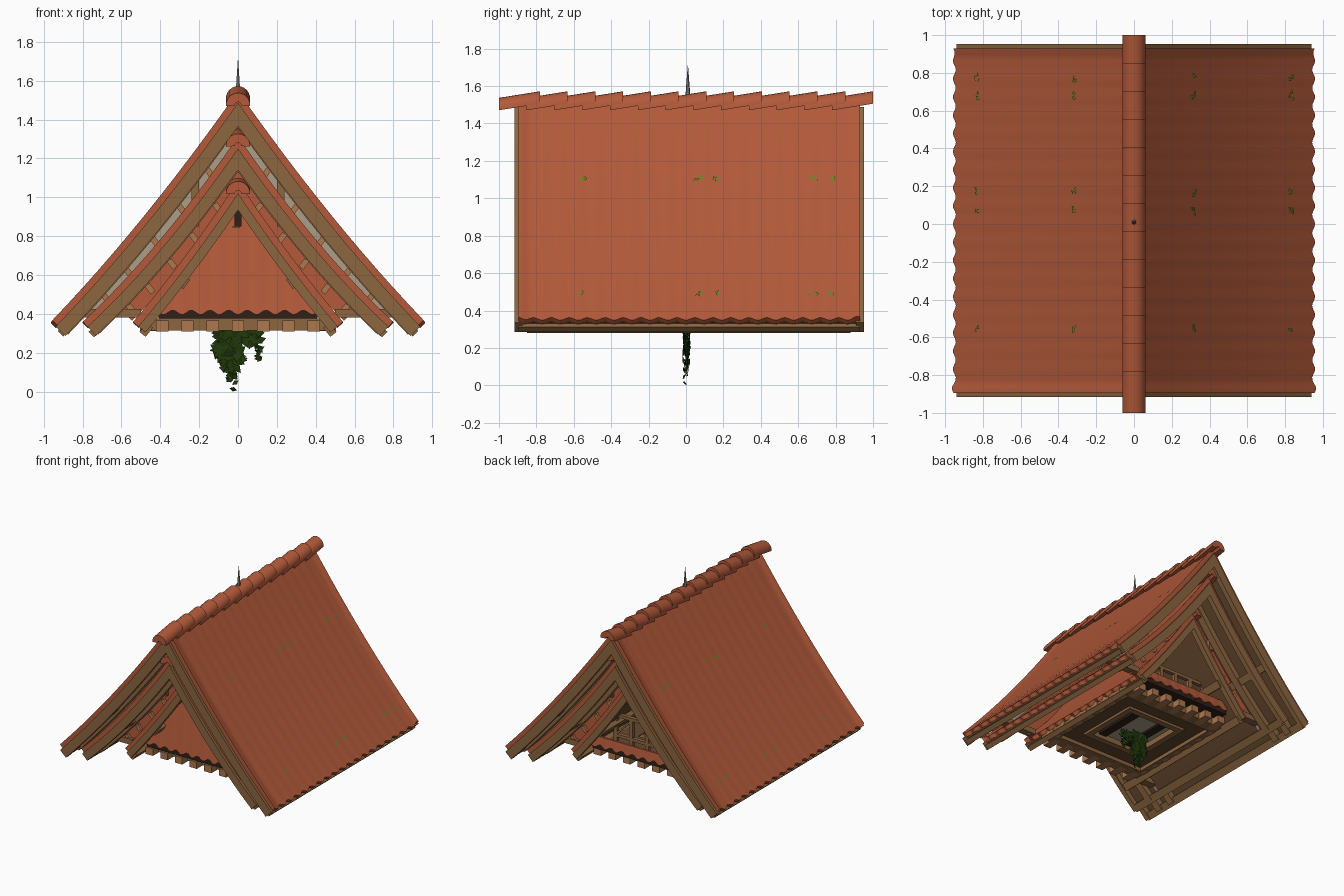
import bpy, bmesh, math, random
from mathutils import Vector, Matrix

random.seed(4)
if "Cube" in bpy.data.objects:
    bpy.data.objects.remove(bpy.data.objects["Cube"], do_unlink=True)


def material(name, rgb):
    lin = [((c / 255 + 0.055) / 1.055) ** 2.4 for c in rgb] + [1]
    m = bpy.data.materials.new(name)
    m.use_nodes = True
    m.diffuse_color = lin
    m.node_tree.nodes["Principled BSDF"].inputs["Base Color"].default_value = lin
    return m


TILE = material("terracotta", (179, 90, 58))
WOOD = material("brown_wood", (140, 102, 64))
DARK = material("dark_wood", (102, 72, 46))
PALE = material("pale_wood", (172, 120, 78))
PLASTER = material("plaster", (172, 158, 136))
BLACK = material("opening_black", (48, 32, 25))
IVY = material("ivy_green", (32, 56, 10))
MOSS = material("moss_green", (100, 135, 35))
METAL = material("grey_metal", (135, 132, 122))


def finish(name, bm, mat, smooth=False, recalc=True):
    if recalc:
        bmesh.ops.recalc_face_normals(bm, faces=bm.faces)
    me = bpy.data.meshes.new(name)
    bm.to_mesh(me)
    bm.free()
    me.materials.append(mat)
    ob = bpy.data.objects.new(name, me)
    bpy.context.collection.objects.link(ob)
    if smooth:
        bpy.ops.object.select_all(action='DESELECT')
        ob.select_set(True)
        bpy.context.view_layer.objects.active = ob
        bpy.ops.object.shade_smooth_by_angle(angle=math.radians(40))


def add_loft(bm, rings):
    """Skin closed rings whose second half doubles back under the first."""
    vs = [[bm.verts.new(p) for p in r] for r in rings]
    n = len(vs[0])
    for a, b in zip(vs, vs[1:]):
        for i in range(n):
            j = (i + 1) % n
            bm.faces.new((a[i], a[j], b[j], b[i]))
    for r in (vs[0], vs[-1]):
        for i in range(n // 2 - 1):
            bm.faces.new((r[i], r[i + 1], r[n - 2 - i], r[n - 1 - i]))


def add_box(bm, lo, hi, turn=0):
    lo, hi = Vector(lo), Vector(hi)
    mat = (Matrix.Translation((lo + hi) / 2) @ Matrix.Rotation(turn, 4, 'Y')
           @ Matrix.Diagonal((*(hi - lo), 1)))
    bmesh.ops.create_cube(bm, size=1, matrix=mat)


def boxes(name, mat, items):
    bm = bmesh.new()
    for it in items:
        add_box(bm, *it)
    finish(name, bm, mat)


def wave(v):
    """Tile corrugation, from 0 in a gutter to 1 on a crest."""
    return 0.5 + 0.5 * math.cos(math.tau * v / 0.096)


class Slope:
    """Slightly sagging gable section, with offsets measured inward."""
    def __init__(self, apex, half, sag, eave=0.35):
        self.apex, self.half, self.sag = apex, half, sag
        self.s = (apex - eave + sag * half * half) / half

    def point(self, x, d):
        g = self.s - 2 * self.sag * x
        n = math.hypot(1, g)
        z = self.apex - self.s * x + self.sag * x * x
        return x - d * g / n, z - d / n

    def line(self, d, y, half, n=12):
        g = math.hypot(1, self.s)
        x0 = max(d * self.s / g, 0)
        pts = [(0, self.apex - d * g)]
        pts += [self.point(x0 + (half - x0) * i / n, d) for i in range(1, n + 1)]
        return ([Vector((-x, y, z)) for x, z in reversed(pts)]
                + [Vector((x, y, z)) for x, z in pts[1:]])

    def shell(self, bm, top, bottom, y0, y1, half):
        add_loft(bm, [self.line(top, y, half) + self.line(bottom, y, half)[::-1] for y in (y0, y1)])

    def tiles(self, bm, y0, y1):
        n = round((y1 - y0) * 60)
        rings = []
        for i in range(n + 1):
            y = y0 + (y1 - y0) * i / n
            w = wave(y)
            # a low roll finishes each gable edge
            roll = 0.012 * max(0, 1 - min(y - y0, y1 - y) / 0.04) ** 0.5
            half = self.half - 0.012 + 0.015 * w
            rings.append(self.line(-0.0015 * w - roll, y, half) + self.line(0.03, y, half)[::-1])
        add_loft(bm, rings)


def ridge(name, z, y0, y1, count, r=0.062):
    """Overlapping tilted half-round ridge tiles."""
    bm = bmesh.new()
    pitch = (y1 - y0 - 0.07) / count
    for k in range(count):
        rings = []
        for e in (0, 1):
            ring = []
            for rad, order in ((r, range(13)), (r * 0.25, range(12, -1, -1))):
                for i in order:
                    a = math.radians(-4 + 188 * i / 12)
                    ring.append((rad * math.cos(a), y0 + k * pitch + e * (pitch + 0.07),
                                 z + 0.035 * e + rad * math.sin(a)))
            rings.append(ring)
        add_loft(bm, rings)
    finish(name, bm, TILE, True)


def roof(name, sl, y0, y1, depth, rafters):
    # corrugated tiles
    bm = bmesh.new()
    sl.tiles(bm, y0, y1)
    finish(name + "_tiles", bm, TILE, True)
    # boarding under the tiles
    bm = bmesh.new()
    sl.shell(bm, 0.03, 0.045, y0, y1, sl.half - 0.01)
    finish(name + "_boarding", bm, DARK)
    # gable boards and rafters
    bm = bmesh.new()
    for a, b in ((y0 - 0.022, y0 + 0.02), (y1 - 0.02, y1 + 0.022)):
        sl.shell(bm, 0.022, depth, a, b, sl.half)
    for inset in rafters:
        for c in (y0 + inset, y1 - inset):
            sl.shell(bm, 0.045, depth + 0.005, c - 0.03, c + 0.03, sl.half - 0.01)
    finish(name + "_gable_boards", bm, WOOD)
    # purlins and eave boards
    items = []
    for u, d in ((0.62, 0.06), (0.985, 0.065)):
        x, z = sl.point(sl.half * u, d)
        turn = math.atan(sl.s - 2 * sl.sag * x)
        items += [((s * x - 0.03, y0, z - 0.02), (s * x + 0.03, y1, z + 0.02), s * turn) for s in (-1, 1)]
    boxes(name + "_purlins", WOOD, items)


outer, middle, inner = Slope(1.525, 0.955, 0.2), Slope(1.29, 0.79, 0.33), Slope(1.06, 0.53, 0.3)
roof("outer_roof", outer, -0.895, 0.93, 0.092, (0.15, 0.29))
roof("middle_roof", middle, -0.85, 0.88, 0.085, (0.17,))
roof("inner_roof", inner, -0.66, 0.69, 0.07, ())
ridge("outer_ridge", 1.475, -1, 1, 13)
ridge("middle_ridge", 1.265, -0.9, 0.93, 12)
ridge("inner_ridge", 1.02, -0.7, 0.73, 9)

# infill between the nested roofs: plaster outside, tiles inside
for name, sl, mat, reach, half in (("gable_plaster", outer, PLASTER, 0.17, 0.85),
                                   ("gable_infill_tiles", middle, TILE, 0.16, 0.66)):
    bm = bmesh.new()
    for y in (-0.6, 0.61):
        sl.shell(bm, 0.04, reach, y, y + 0.02, half)
    finish(name, bm, mat)
studs, collars = [], []
for y in (-0.6, 0.63):
    for s in (-1, 1):
        for sl in (outer, middle):
            for u in (0.25, 0.4, 0.54, 0.68, 0.8):
                x, z = sl.point(sl.half * u, 0.115)
                studs.append(((s * x - 0.015, y - 0.02, z - 0.025), (s * x + 0.015, y + 0.02, z + 0.025), s * 0.65))
        lo, hi = sorted((s * 0.5, s * 0.84))
        collars.append(((lo, y - 0.03, 0.38), (hi, y + 0.03, 0.425)))
        collars.append(((s * 0.22 - 0.02, y - 0.025, 0.85), (s * 0.22 + 0.02, y + 0.025, 1.1)))
boxes("gable_studs", PALE, studs)
boxes("gable_collars", WOOD, collars)


def gable_tiles(name, side, ztop):
    """Leaning tile panel with a scalloped foot across an inner gable."""
    rings = []
    for i in range(97):
        x = -0.42 + 0.84 * i / 96
        w = wave(x)
        low = 0.418 - 0.022 * w
        top = max(0.43, min(ztop, inner.point(abs(x), 0)[1] - 0.07))
        rings.append([(x, 0.015 + side * (0.6 + out - 0.15 * (z - 0.39)), z)
                      for z, out in ((low, 0.002 * w), (top, 0.002 * w), (top, -0.015), (low, -0.015))])
    bm = bmesh.new()
    add_loft(bm, rings)
    finish(name, bm, TILE, True)


gable_tiles("front_gable_tiles", -1, 1.0)
gable_tiles("back_gable_tiles", 1, 0.48)

# small arched opening in the front gable
bm = bmesh.new()
ring = [(-0.018, 0.85), (0.018, 0.85)]
ring += [(0.018 * math.cos(a), 0.915 + 0.022 * math.sin(a))
         for a in (math.pi * i / 6 for i in range(7))]
f = bm.faces.new([bm.verts.new((x, -0.5, z)) for x, z in ring])
ext = bmesh.ops.extrude_face_region(bm, geom=[f])["geom"]
bmesh.ops.translate(bm, vec=(0, -0.06, 0), verts=[v for v in ext if isinstance(v, bmesh.types.BMVert)])
finish("gable_opening", bm, BLACK)
boxes("opening_moss", MOSS, [((-0.028, -0.55, 0.845), (0.01, -0.51, 0.853))])


def square_ring(name, mat, r0, r1, z0, z1):
    items = []
    for s in (-1, 1):
        a, b = sorted((s * r0, s * r1))
        items.append(((-r1, a, z0), (r1, b, z1)))
        items.append(((a, -r0, z0), (b, r0, z1)))
    boxes(name, mat, items)


# floor frame, blocks and deck
square_ring("floor_frame", WOOD, 0.4, 0.5, 0.315, 0.375)
square_ring("floor_boards", DARK, 0.25, 0.4, 0.345, 0.375)
square_ring("hatch_frame", WOOD, 0.22, 0.27, 0.325, 0.37)
boxes("hatch_slab", PLASTER, [((-0.22, -0.22, 0.37), (0.22, 0.22, 0.39))])
boxes("hatch_slats", BLACK, [((x - 0.035, -0.22, 0.355), (x + 0.035, 0.22, 0.372)) for x in (-0.13, 0.13)])
blocks = []
for k in range(-3, 4):
    c = k * 0.13
    for s in (-1, 1):
        a, b = sorted((s * 0.43, s * 0.57))
        blocks.append(((c - 0.032, a, 0.31), (c + 0.032, b, 0.365)))
        a, b = sorted((s * 0.41, s * 0.505))
        blocks.append(((a, c - 0.032, 0.312), (b, c + 0.032, 0.362)))
boxes("frame_blocks", PALE, blocks)
boxes("gable_sills", BLACK, [((-0.41, y - 0.05, 0.375), (0.41, y + 0.05, 0.422)) for y in (-0.522, 0.552)])

# back balcony railing
rail = [((-0.3, 0.47, z), (0.3, 0.5, z + 0.025)) for z in (0.46, 0.62)]
rail += [((x - 0.015, 0.47, 0.38), (x + 0.015, 0.5, 0.64)) for x in (-0.28, -0.14, 0, 0.14, 0.28)]
rail += [((s * 0.21 - 0.1, 0.48, 0.54), (s * 0.21 + 0.1, 0.495, 0.555), s * 0.8) for s in (-1, 1)]
boxes("balcony_railing", WOOD, rail)

# roof spike
bm = bmesh.new()
bmesh.ops.create_cone(bm, segments=6, radius1=0.016, radius2=0.001, depth=0.2, cap_ends=True,
                      matrix=Matrix.Translation((0, 0.01, 1.61)))
finish("roof_spike", bm, METAL)

# hanging ivy: main mass, tail and side sprig
bm = bmesh.new()
for x0, x1, z0, z1, size, count in ((-0.11, 0.01, 0.18, 0.32, 0.042, 80), (-0.08, 0.02, 0.11, 0.18, 0.032, 24),
                                    (-0.05, -0.01, 0.01, 0.1, 0.02, 16), (0.02, 0.12, 0.24, 0.31, 0.03, 26),
                                    (0.09, 0.12, 0.16, 0.24, 0.02, 10)):
    for _ in range(count):
        c = [random.uniform(x0, x1), random.uniform(-0.01, 0.015), random.uniform(z0, z1)]
        turn = random.uniform(0, math.tau)
        bm.faces.new([bm.verts.new((c[0] + r * size * math.cos(turn + k * math.pi / 2),
                                    c[1] + random.uniform(-0.012, 0.012),
                                    max(0, c[2] + r * size * math.sin(turn + k * math.pi / 2))))
                      for k, r in enumerate((1, 0.6, 1, 0.6))])
min(bm.verts, key=lambda v: v.co.z).co.z = 0
finish("hanging_ivy", bm, IVY)

# moss tufts lying on both outer slopes
bm = bmesh.new()
for s in (-1, 1):
    for y in (-0.55, 0.07, 0.17, 0.68, 0.77):
        for u in (0.325, 0.865):
            for _ in range(4):
                cx, cy = outer.half * u + random.uniform(-0.01, 0.01), y + random.uniform(-0.02, 0.02)
                turn = random.uniform(0, math.tau)
                corners = []
                for k in range(3):
                    x, z = outer.point(cx + 0.008 * math.cos(turn + k * 2.1), -0.007)
                    corners.append(bm.verts.new((s * x, cy + 0.013 * math.sin(turn + k * 2.1), z)))
                bm.faces.new(corners if s > 0 else corners[::-1])
finish("moss_tufts", bm, MOSS, recalc=False)
